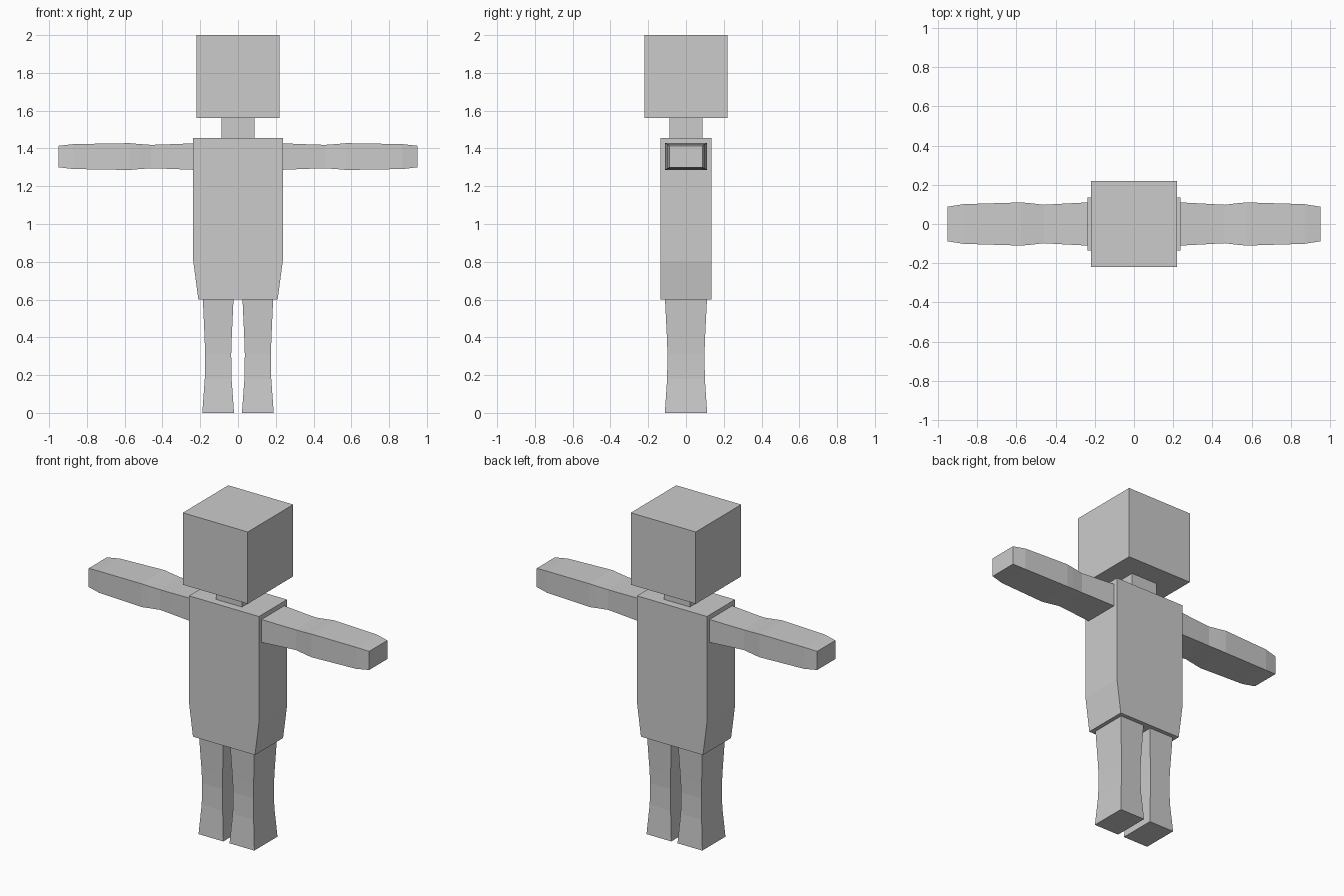
import bpy, bmesh

if "Cube" in bpy.data.objects:
    bpy.data.objects.remove(bpy.data.objects["Cube"])

# Single flat colour
grey = bpy.data.materials.new("plain_grey")
grey.diffuse_color = (0.6, 0.6, 0.6, 1)
grey.use_nodes = True
grey.node_tree.nodes["Principled BSDF"].inputs["Base Color"].default_value = grey.diffuse_color


def loft(name, sections, place):
    """Boxy tube through sections (t, half_a, half_b); place maps (t, a, b) to xyz."""
    bm = bmesh.new()
    rings = []
    for t, a, b in sections:
        corners = ((-a, -b), (a, -b), (a, b), (-a, b))
        rings.append([bm.verts.new(place(t, u, v)) for u, v in corners])
    for r0, r1 in zip(rings, rings[1:]):
        for i in range(4):
            j = (i + 1) % 4
            bm.faces.new((r0[i], r0[j], r1[j], r1[i]))
    bm.faces.new(rings[0][::-1])
    bm.faces.new(rings[-1])
    bmesh.ops.recalc_face_normals(bm, faces=bm.faces)
    mesh = bpy.data.meshes.new(name)
    bm.to_mesh(mesh)
    bm.free()
    mesh.materials.append(grey)
    obj = bpy.data.objects.new(name, mesh)
    bpy.context.collection.objects.link(obj)
    return obj


def upright(t, a, b):
    return (a, b, t)


# Head, neck and torso with tapered hips
loft("head", [(1.56, 0.22, 0.22), (2.0, 0.22, 0.22)], upright)
loft("neck", [(1.455, 0.088, 0.088), (1.56, 0.088, 0.088)], upright)
loft("torso", [(0.6, 0.21, 0.136), (0.805, 0.237, 0.136), (1.455, 0.237, 0.136)], upright)

# Limb cross-sections: (distance along limb, half width, half depth)
leg = [(0.0, 0.084, 0.112), (0.18, 0.071, 0.1), (0.31, 0.069, 0.098),
       (0.4, 0.072, 0.101), (0.6, 0.081, 0.111)]
arm = [(0.237, 0.11, 0.07), (0.39, 0.102, 0.064), (0.46, 0.098, 0.062),
       (0.53, 0.106, 0.067), (0.575, 0.11, 0.071), (0.87, 0.101, 0.066),
       (0.95, 0.088, 0.057)]

for side, s in (("left", 1), ("right", -1)):
    loft(side + "_leg", leg, lambda t, a, b: (s * (0.105 + a), b, t))
    loft(side + "_arm", arm, lambda t, a, b: (s * t, a, 1.357 + b))
